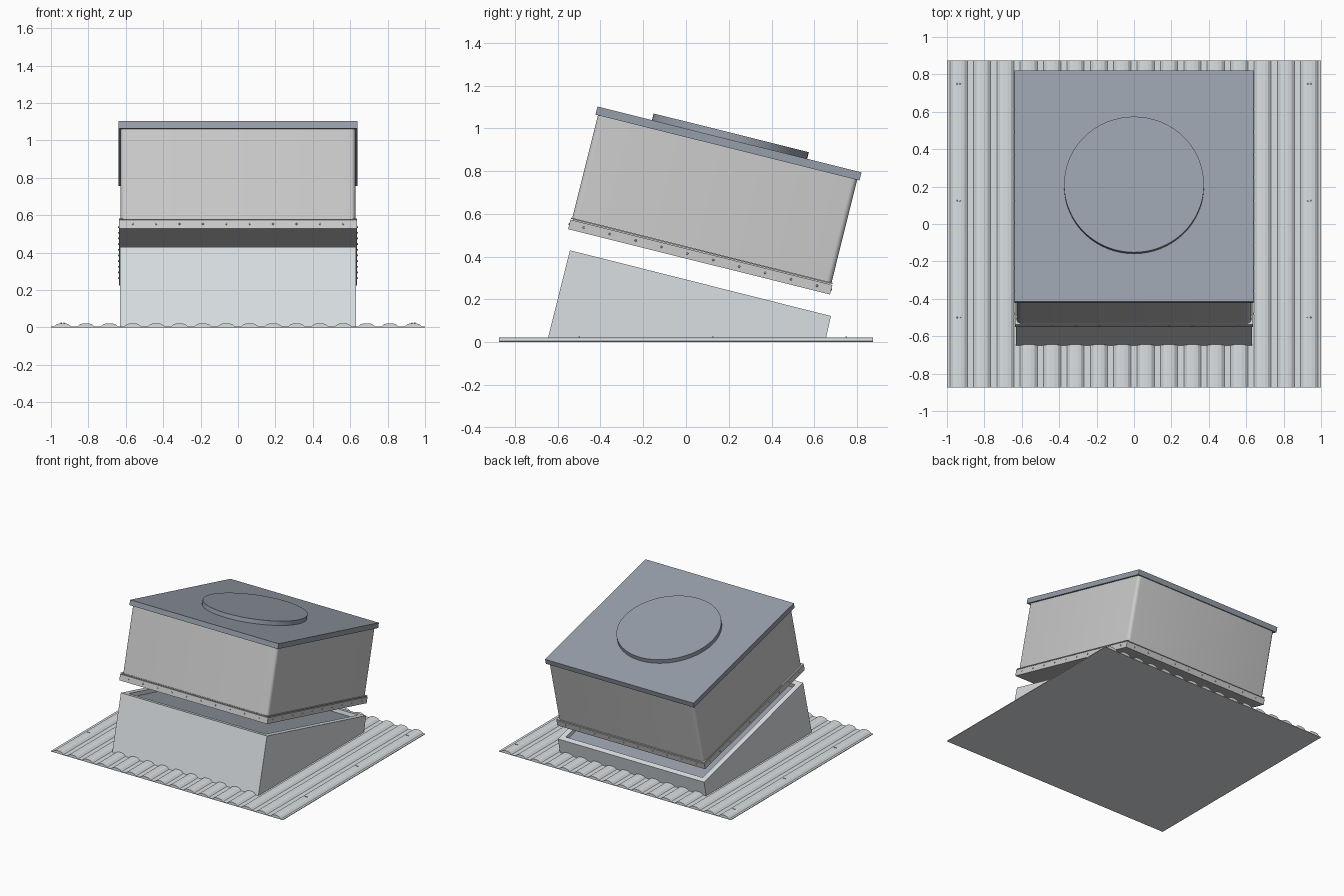
import bpy, bmesh, math
from mathutils import Matrix, Vector

if "Cube" in bpy.data.objects:
    bpy.data.objects.remove(bpy.data.objects["Cube"])

TILT = math.radians(14)
HOOD = Matrix.Translation((0, 0.061, 0.376)) @ Matrix.Rotation(-TILT, 4, 'X')
CURB_TOP = Matrix.Translation((0, 0.068, 0.276)) @ Matrix.Rotation(-TILT, 4, 'X')


def material(name, rgb):
    m = bpy.data.materials.new(name)
    m.diffuse_color = (*rgb, 1)
    m.use_nodes = True
    m.node_tree.nodes["Principled BSDF"].inputs["Base Color"].default_value = m.diffuse_color
    return m


ZINC = material("light_zinc", (0.70, 0.74, 0.76))
BLUE = material("blue_grey", (0.31, 0.345, 0.40))
GREY = material("warm_grey", (0.53, 0.53, 0.53))


def finish(name, bm, mat, matrix=None, smooth=False):
    bmesh.ops.recalc_face_normals(bm, faces=bm.faces)
    if matrix:
        bm.transform(matrix)
    me = bpy.data.meshes.new(name)
    bm.to_mesh(me)
    bm.free()
    me.materials.append(mat)
    ob = bpy.data.objects.new(name, me)
    bpy.context.collection.objects.link(ob)
    if smooth:
        bpy.context.view_layer.objects.active = ob
        ob.select_set(True)
        bpy.ops.object.shade_smooth_by_angle(angle=math.radians(35))
        ob.select_set(False)
    return ob


def slab(name, w, d, z0, z1, mat, matrix, radius=0.0):
    """Box centred in x and y, with optional rounded upright edges."""
    bm = bmesh.new()
    bmesh.ops.create_cube(bm, size=1, matrix=Matrix.Translation((0, 0, (z0 + z1) / 2))
                          @ Matrix.Diagonal((w, d, z1 - z0, 1)))
    if radius:
        uprights = [e for e in bm.edges
                    if abs(e.verts[0].co.z - e.verts[1].co.z) > 1e-4]
        bmesh.ops.bevel(bm, geom=uprights, offset=radius, segments=5,
                        profile=0.5, affect='EDGES')
    return finish(name, bm, mat, matrix, smooth=radius > 0)


def studs(name, frames, r, h, mat):
    """Small screw heads, one for each placement matrix."""
    bm = bmesh.new()
    for f in frames:
        bmesh.ops.create_cone(bm, cap_ends=True, segments=8, radius1=r,
                              radius2=r * 0.6, depth=h, matrix=f)
    return finish(name, bm, mat)


# Ribbed roof sheet with a flat underside
outline = [(-1, 0.0), (-1, 0.005)]
for i in range(16):
    c = -0.9375 + i * 0.125
    outline += [(c - 0.046, 0.005), (c - 0.03, 0.018), (c - 0.012, 0.022),
                (c + 0.012, 0.022), (c + 0.03, 0.018), (c + 0.046, 0.005)]
outline += [(1, 0.005), (1, 0.0)]
bm = bmesh.new()
sheet = bm.faces.new([bm.verts.new((x, -0.875, z)) for x, z in outline])
ext = bmesh.ops.extrude_face_region(bm, geom=[sheet])
bmesh.ops.translate(bm, vec=(0, 1.75, 0),
                    verts=[v for v in ext["geom"] if isinstance(v, bmesh.types.BMVert)])
finish("ribbed_roof_sheet", bm, ZINC)

# Screws along both side edges of the sheet
studs("roof_screws", [Matrix.Translation((x, y, 0.023))
                      for sx in (-1, 1) for x in (sx * 0.93, sx * 0.945)
                      for y in (-0.5, 0.125, 0.75)], 0.005, 0.006, ZINC)

# Sloping hollow curb: four rings bridged into a closed wall
def ring(bm, inset, top):
    if top:
        (y0, z0), (y1, z1) = (-0.543, 0.43), (0.678, 0.1225)
    else:
        (y0, z0), (y1, z1) = (-0.649, 0.005), (0.652, 0.005)
    slope = (z1 - z0) / (y1 - y0)
    z0, z1 = z0 + slope * inset, z1 - slope * inset
    w = 0.63 - inset
    return [bm.verts.new(p) for p in ((-w, y0 + inset, z0), (w, y0 + inset, z0),
                                      (w, y1 - inset, z1), (-w, y1 - inset, z1))]


bm = bmesh.new()
rings = [ring(bm, 0, False), ring(bm, 0, True),
         ring(bm, 0.04, True), ring(bm, 0.04, False)]
for k in range(4):
    a, b = rings[k], rings[(k + 1) % 4]
    for i in range(4):
        j = (i + 1) % 4
        bm.faces.new((a[i], a[j], b[j], b[i]))
finish("sloping_curb", bm, ZINC)

# Panel recessed inside the curb rim
slab("curb_inner_panel", 1.19, 1.18, -0.045, -0.03, BLUE, CURB_TOP)

# Hood: flange, narrow seam, rounded body, lid and disc
slab("hood_flange", 1.275, 1.263, 0, 0.046, GREY, HOOD)
slab("hood_seam", 1.24, 1.235, 0.046, 0.052, GREY, HOOD)
slab("hood_flange_lip", 1.272, 1.261, 0.05, 0.056, GREY, HOOD)
slab("hood_body", 1.255, 1.25, 0.056, 0.553, GREY, HOOD, radius=0.025)
slab("hood_lid", 1.28, 1.273, 0.551, 0.59, BLUE, HOOD)
bm = bmesh.new()
bmesh.ops.create_cone(bm, cap_ends=True, segments=64, radius1=0.374, radius2=0.374,
                      depth=0.035, matrix=Matrix.Translation((0, 0, 0.6045)))
finish("lid_disc", bm, BLUE, HOOD, smooth=True)

# Screws around the flange
frames = []
for side in range(4):
    spin = Matrix.Rotation(side * math.pi / 2, 4, 'Z')
    reach = 0.6325 if side % 2 == 0 else 0.6385
    for i in range(10):
        frames.append(HOOD @ spin @ Matrix.Translation((-0.5625 + i * 0.125, -reach, 0.025))
                      @ Matrix.Rotation(math.pi / 2, 4, 'X'))
studs("flange_screws", frames, 0.006, 0.005, GREY)
